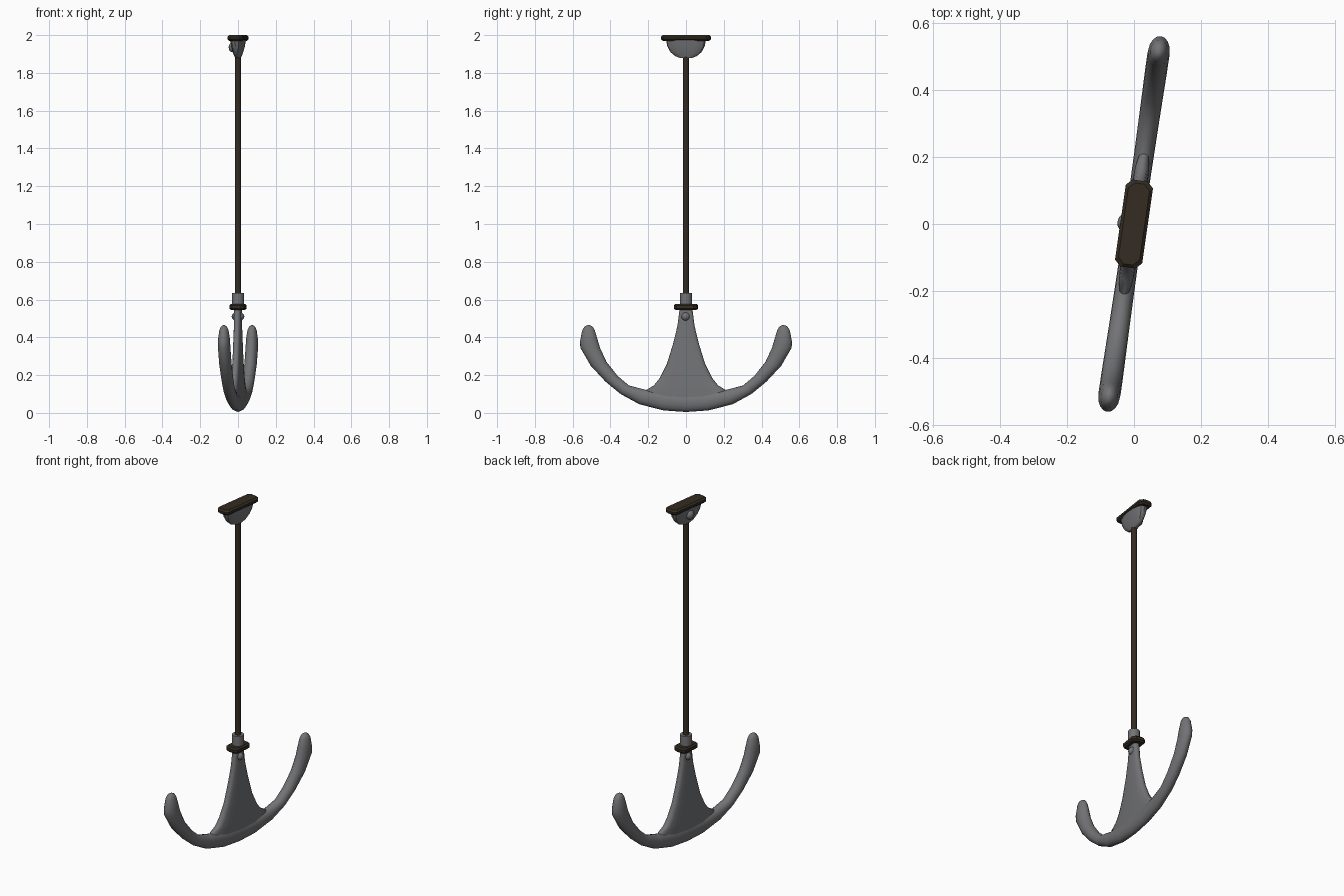
import bpy, bmesh, math
from mathutils import Matrix, Vector

cube = bpy.data.objects.get("Cube")
if cube:
    bpy.data.objects.remove(cube, do_unlink=True)

TURN = Matrix.Rotation(math.radians(-8.2), 4, 'Z')


def material(name, rgb):
    m = bpy.data.materials.new(name)
    m.use_nodes = True
    m.diffuse_color = (*rgb, 1)
    bsdf = next(n for n in m.node_tree.nodes if n.type == 'BSDF_PRINCIPLED')
    bsdf.inputs["Base Color"].default_value = (*rgb, 1)
    return m


IRON = material("grey iron", (0.17, 0.172, 0.18))
WOOD = material("dark wood", (0.034, 0.025, 0.016))


def finish(name, bm, mat, angle=40):
    """Turn the part to the anchor's heading and shade it."""
    bmesh.ops.recalc_face_normals(bm, faces=bm.faces)
    bm.transform(TURN)
    mesh = bpy.data.meshes.new(name)
    bm.to_mesh(mesh)
    bm.free()
    mesh.materials.append(mat)
    obj = bpy.data.objects.new(name, mesh)
    bpy.context.collection.objects.link(obj)
    bpy.ops.object.select_all(action='DESELECT')
    obj.select_set(True)
    bpy.context.view_layer.objects.active = obj
    if angle:
        bpy.ops.object.shade_smooth_by_angle(angle=math.radians(angle))
    return obj


def ring(a, b, thick, power=1.0, n=16):
    """Rounded section between two (y, z) points, thick either side in x."""
    a, b = Vector((0, *a)), Vector((0, *b))
    mid, half = (a + b) / 2, (a - b) / 2
    pts = []
    for i in range(n):
        t = math.tau * i / n
        c, s = (math.copysign(abs(v) ** power, v) for v in (math.cos(t), math.sin(t)))
        pts.append(mid + half * c + Vector((thick * s, 0, 0)))
    return pts


def loft(name, rings, mat, angle=40):
    bm = bmesh.new()
    rows = [[bm.verts.new(p) for p in r] for r in rings]
    n = len(rows[0])
    for lo, hi in zip(rows, rows[1:]):
        for i in range(n):
            j = (i + 1) % n
            bm.faces.new((lo[i], lo[j], hi[j], hi[i]))
    bm.faces.new(rows[0])
    bm.faces.new(rows[-1])
    return finish(name, bm, mat, angle)


def plate(name, hx, hy, cut, edge, z0, z1):
    """Octagonal plate with clipped corners and chamfered rims."""
    def outline(inset, z):
        x, y, c = hx - inset, hy - inset, cut
        return [(x, c - y, z), (x, y - c, z), (x - c, y, z), (c - x, y, z),
                (-x, y - c, z), (-x, c - y, z), (c - x, -y, z), (x - c, -y, z)]
    return loft(name, [outline(edge, z0), outline(0, z0 + edge),
                       outline(0, z1 - edge), outline(edge, z1)], WOOD, 0)


def cylinder(name, r, z0, z1, mat, sides):
    bm = bmesh.new()
    bmesh.ops.create_cone(bm, cap_ends=True, segments=sides, radius1=r, radius2=r,
                          depth=z1 - z0, matrix=Matrix.Translation((0, 0, (z0 + z1) / 2)))
    return finish(name, bm, mat, 50)


def rivet(name, x, z, r, depth):
    bm = bmesh.new()
    bmesh.ops.create_uvsphere(bm, u_segments=12, v_segments=8, radius=r)
    bm.transform(Matrix.Translation((x, 0, z)) @ Matrix.Diagonal((depth / r, 1, 1, 1)))
    return finish(name, bm, IRON)


# Curved arms: outer point, inner point, half thickness from middle to tip
arm = [((0.12, 0.013), (0.10, 0.11), 0.029), ((0.25, 0.046), (0.215, 0.122), 0.030),
       ((0.35, 0.10), (0.305, 0.145), 0.031), ((0.43, 0.165), (0.365, 0.195), 0.032),
       ((0.51, 0.25), (0.425, 0.27), 0.033), ((0.565, 0.345), (0.46, 0.345), 0.033),
       ((0.567, 0.375), (0.475, 0.395), 0.032), ((0.556, 0.435), (0.488, 0.438), 0.025),
       ((0.543, 0.457), (0.500, 0.457), 0.016), ((0.528, 0.464), (0.513, 0.464), 0.005)]
far = [ring(o, i, t) for o, i, t in arm]
near = [[Vector((p.x, -p.y, p.z)) for p in r] for r in reversed(far)]
loft("arms", near + [ring((0, 0.005), (0, 0.11), 0.028)] + far, IRON, 60)

# Flared shank rising from the arms: height, half width, half thickness
shank = [(0.06, 0.19, 0.024), (0.12, 0.215, 0.025), (0.145, 0.172, 0.025),
         (0.185, 0.14, 0.024), (0.26, 0.102, 0.023), (0.37, 0.068, 0.021),
         (0.46, 0.046, 0.019), (0.56, 0.033, 0.018)]
loft("shank", [ring((-w, z), (w, z), t, 0.6) for z, w, t in shank], IRON, 50)

# Collar, ferrule and long rod
plate("collar", 0.04, 0.062, 0.016, 0.008, 0.545, 0.577)
cylinder("ferrule", 0.032, 0.57, 0.635, IRON, 12)
cylinder("rod", 0.017, 0.6, 1.92, WOOD, 12)

# Tapered half-disc bracket under the top plate
bracket = [(1.878, 0.03, 0.013), (1.889, 0.058, 0.017), (1.91, 0.083, 0.023),
           (1.94, 0.1, 0.031), (1.975, 0.107, 0.037)]
loft("bracket", [ring((-w, z), (w, z), t, 0.7) for z, w, t in bracket], IRON, 30)
plate("top_plate", 0.041, 0.131, 0.018, 0.009, 1.97, 2.0)

# Rivets
rivet("bracket_rivet", -0.03, 1.935, 0.026, 0.02)
rivet("shank_rivet", 0, 0.51, 0.026, 0.034)
